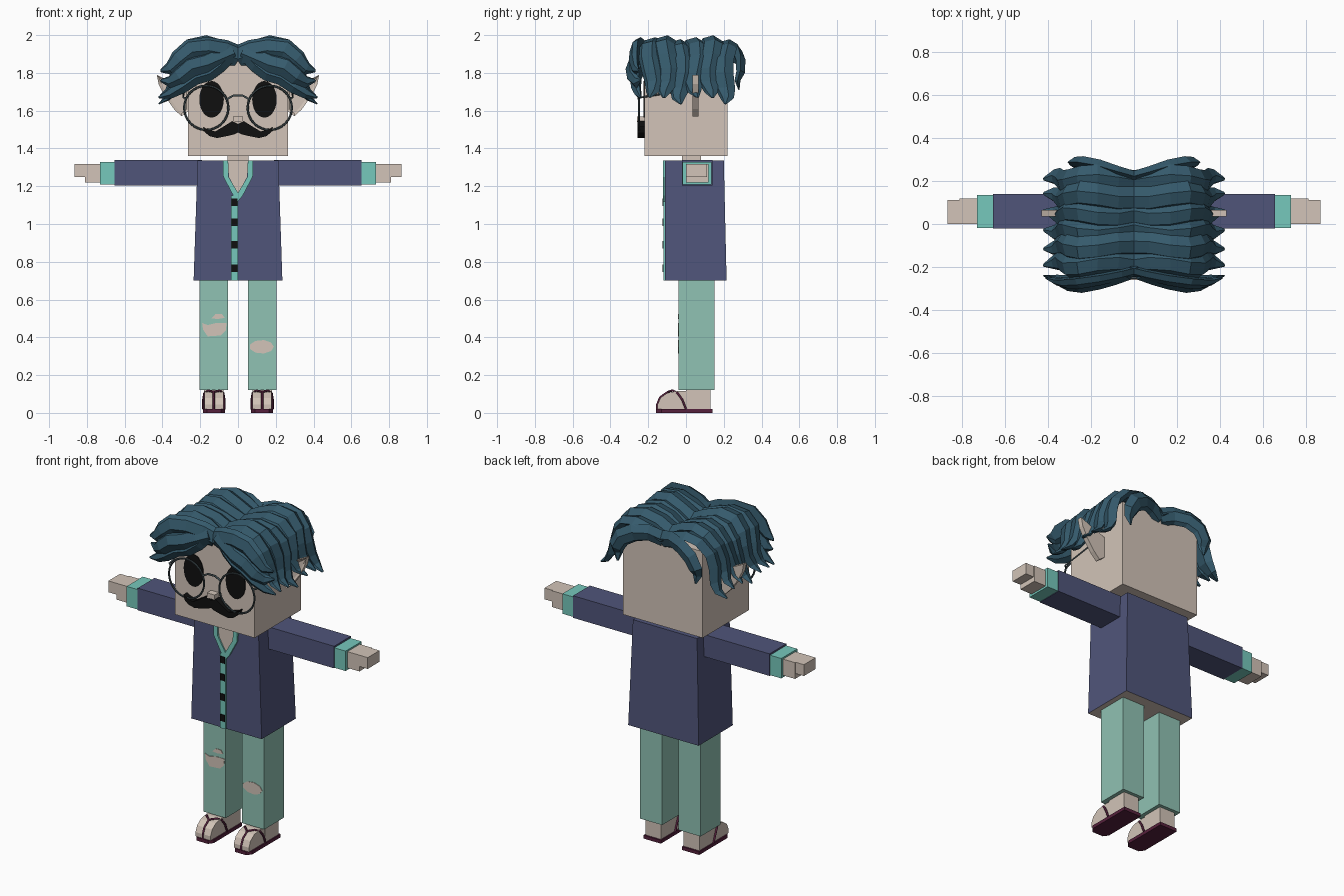
import bpy, bmesh, math
from mathutils import Vector

if "Cube" in bpy.data.objects:
    bpy.data.objects.remove(bpy.data.objects["Cube"])


def material(name, code):
    srgb = [int(code[i:i + 2], 16) / 255 for i in (0, 2, 4)]
    rgba = [((c + 0.055) / 1.055) ** 2.4 if c > 0.04 else c / 12.92 for c in srgb] + [1]
    m = bpy.data.materials.new(name)
    m.use_nodes = True
    m.diffuse_color = rgba
    m.node_tree.nodes["Principled BSDF"].inputs["Base Color"].default_value = rgba
    return m


skin = material("skin", "D2C4B8")
navy = material("navy cloth", "50557A")
teal = material("teal trim", "76C8BC")
green = material("trouser green", "90C2B3")
hair = material("hair blue", "355A6C")
maroon = material("sandal maroon", "55203C")
black = material("black", "101010")
metal = material("glasses metal", "3E4A4E")


def finish(name, bm, mat):
    bmesh.ops.recalc_face_normals(bm, faces=bm.faces)
    mesh = bpy.data.meshes.new(name)
    bm.to_mesh(mesh)
    bm.free()
    mesh.materials.append(mat)
    ob = bpy.data.objects.new(name, mesh)
    bpy.context.collection.objects.link(ob)
    return ob


def prism(name, pts, lo, hi, axis, mat, rim=0):
    """Extrude a 2D outline along one axis, optionally with a sunken front."""
    place = {"x": lambda a, b, d: (d, a, b),
             "y": lambda a, b, d: (a, d, b),
             "z": lambda a, b, d: (a, b, d)}[axis]
    bm = bmesh.new()
    front = [bm.verts.new(place(a, b, lo)) for a, b in pts]
    back = [bm.verts.new(place(a, b, hi)) for a, b in pts]
    face = bm.faces.new(front)
    bm.faces.new(back[::-1])
    n = len(pts)
    for i in range(n):
        j = (i + 1) % n
        bm.faces.new((front[i], back[i], back[j], front[j]))
    if rim:
        bmesh.ops.recalc_face_normals(bm, faces=bm.faces)
        bmesh.ops.inset_region(bm, faces=[face], thickness=rim, depth=-rim * 0.6)
    return finish(name, bm, mat)


def box(name, x, y, z, mat):
    pts = [(x[0], y[0]), (x[1], y[0]), (x[1], y[1]), (x[0], y[1])]
    return prism(name, pts, z[0], z[1], "z", mat)


def flip(pts, s):
    return [(p[0] * s, *p[1:]) for p in pts]


def ellipse(cx, cz, rx, rz, n=24):
    return [(cx + rx * math.cos(2 * math.pi * i / n),
             cz + rz * math.sin(2 * math.pi * i / n)) for i in range(n)]


def tube(name, pts, radius, mat):
    cu = bpy.data.curves.new(name, "CURVE")
    cu.dimensions = "3D"
    cu.bevel_depth = radius
    cu.bevel_resolution = 1
    cu.use_fill_caps = True
    sp = cu.splines.new("POLY")
    sp.points.add(len(pts) - 1)
    for p, co in zip(sp.points, pts):
        p.co = (*co, 1)
    cu.materials.append(mat)
    ob = bpy.data.objects.new(name, cu)
    bpy.context.collection.objects.link(ob)


def strand(name, pts, s, half, thick, normal=None):
    """Sweep a faceted lock of hair along a path, tapering to a tip."""
    section = [(-1, -0.3), (-0.75, 0.5), (0.2, 1), (1, 0.1), (0.3, -0.7)]
    pts = [Vector(p) for p in pts]
    bm = bmesh.new()
    rings = []
    for i, p in enumerate(pts):
        t = (pts[min(i + 1, len(pts) - 1)] - pts[max(i - 1, 0)]).normalized()
        w = t.cross(Vector(normal)).normalized() if normal else Vector((0, 1, 0))
        n = w.cross(t).normalized()
        if not normal:
            n = -n if n.z + n.x < 0 else n
        left = len(pts) - 1 - i
        k = (0.12, 0.6, 0.9)[left] if left < 3 else 1
        ring = []
        for a, b in section:
            v = p + w * (a * half * k) + n * (b * thick * k)
            ring.append(bm.verts.new((v.x * s, v.y, v.z)))
        rings.append(ring)
    m = len(section)
    for r, q in zip(rings, rings[1:]):
        for i in range(m):
            bm.faces.new((r[i], r[(i + 1) % m], q[(i + 1) % m], q[i]))
    bm.faces.new(rings[0])
    bm.faces.new(rings[-1])
    finish(name, bm, hair)


# Head, neck and nose
box("head", (-0.265, 0.265), (-0.22, 0.22), (1.36, 1.88), skin)
box("neck", (-0.055, 0.055), (-0.02, 0.08), (1.3, 1.37), skin)
box("nose", (-0.026, 0.026), (-0.26, -0.21), (1.54, 1.57), skin)

# Coat, widening to an open hem with the body showing underneath
coat = box("coat", (-0.235, 0.235), (-0.11, 0.215), (0.7, 1.335), navy)
for v in coat.data.vertices:
    if v.co.z > 1:
        v.co.x *= 0.91
        v.co.y = min(v.co.y, 0.2)
coat.data.materials.append(skin)
for f in coat.data.polygons:
    f.material_index = 1 if f.normal.z < -0.9 else 0

# Neckline, button band and buttons
prism("neckline", [(-0.052, 1.335), (0.052, 1.335), (0.048, 1.25), (0, 1.16), (-0.048, 1.25)],
      -0.114, -0.109, "y", skin)
box("button_band", (-0.036, 0.0), (-0.12, -0.108), (0.7, 1.15), teal)
for i, z in enumerate((1.115, 1.01, 0.89, 0.765)):
    box(f"button_{i + 1}", (-0.034, -0.002), (-0.124, -0.118), (z - 0.02, z + 0.02), black)

collar = [(0.08, 1.336), (0.078, 1.25), (0.025, 1.15), (0, 1.12), (0, 1.165), (0.05, 1.25), (0.052, 1.336)]
ear = [(0.26, 1.6), (0.3, 1.57), (0.34, 1.61), (0.39, 1.68), (0.42, 1.74),
       (0.43, 1.79), (0.37, 1.76), (0.26, 1.72)]
toes = [(0.01, 0.02), (0.01, 0.115), (-0.05, 0.115), (-0.1, 0.105),
        (-0.135, 0.08), (-0.15, 0.045), (-0.15, 0.02)]
sole = [(0.07, 0.14), (0.07, -0.13), (0.09, -0.158), (0.165, -0.158), (0.186, -0.13), (0.186, 0.14)]
whisker = [(0, 1.53), (0.03, 1.545), (0.07, 1.52), (0.12, 1.49), (0.16, 1.5), (0.185, 1.515),
           (0.175, 1.485), (0.15, 1.465), (0.11, 1.455), (0.06, 1.465), (0.02, 1.475), (0, 1.485)]
strap = [(0.184, 0, 0.02), (0.184, -0.02, 0.07), (0.178, -0.045, 0.105), (0.16, -0.07, 0.119),
         (0.128, -0.095, 0.112), (0.095, -0.07, 0.119), (0.078, -0.045, 0.105),
         (0.072, -0.02, 0.07), (0.072, 0, 0.02)]
thong = [(0.128, -0.095, 0.112), (0.128, -0.137, 0.083), (0.128, -0.153, 0.045), (0.128, -0.153, 0.015)]

# Hair paths: over the crown, across the brow, and around the back
crown = [(0, 1.89), (0.08, 1.93), (0.17, 1.957), (0.25, 1.94), (0.305, 1.88),
         (0.325, 1.81), (0.34, 1.75), (0.37, 1.70), (0.42, 1.67)]
fringe_top = [(0, -0.21, 1.885), (0.07, -0.23, 1.915), (0.16, -0.25, 1.93), (0.25, -0.265, 1.92),
              (0.31, -0.27, 1.87), (0.36, -0.265, 1.82), (0.41, -0.25, 1.81)]
fringe_mid = [(0.03, -0.225, 1.91), (0.1, -0.25, 1.88), (0.17, -0.27, 1.85), (0.25, -0.285, 1.83),
              (0.31, -0.28, 1.78), (0.36, -0.26, 1.75), (0.41, -0.24, 1.76)]
fringe_low = [(0.05, -0.225, 1.9), (0.1, -0.24, 1.845), (0.16, -0.25, 1.8), (0.23, -0.26, 1.78),
              (0.3, -0.26, 1.73), (0.36, -0.25, 1.69), (0.42, -0.24, 1.67)]
nape = [(0, 0.215, 1.885), (0.08, 0.24, 1.91), (0.16, 0.27, 1.9), (0.23, 0.285, 1.86),
        (0.265, 0.285, 1.8), (0.265, 0.27, 1.76), (0.26, 0.28, 1.71)]

for s, side in ((1, "left"), (-1, "right")):
    def span(a, b):
        return tuple(sorted((a * s, b * s)))

    # Arm, cuff and hand
    box(f"{side}_sleeve", span(0.19, 0.655), (-0.02, 0.14), (1.205, 1.338), navy)
    box(f"{side}_cuff", span(0.655, 0.73), (-0.018, 0.135), (1.208, 1.328), teal)
    box(f"{side}_palm", span(0.73, 0.81), (0, 0.118), (1.22, 1.318), skin)
    box(f"{side}_fingers", span(0.81, 0.865), (0, 0.112), (1.25, 1.318), skin)

    # Leg, foot and sandal
    box(f"{side}_trouser_leg", span(0.054, 0.203), (-0.04, 0.15), (0.12, 0.702), green)
    box(f"{side}_heel", span(0.076, 0.18), (0, 0.13), (0.018, 0.125), skin)
    prism(f"{side}_toes", toes, *span(0.078, 0.178), "x", skin)
    prism(f"{side}_sole", flip(sole, s), 0, 0.02, "z", maroon)
    tube(f"{side}_strap", flip(strap, s), 0.006, maroon)
    tube(f"{side}_toe_strap", flip(thong, s), 0.006, maroon)

    # Face and collar details
    prism(f"{side}_collar", flip(collar, s), -0.122, -0.108, "y", teal)
    prism(f"{side}_ear", flip(ear, s), 0.035, 0.065, "y", skin, rim=0.015)
    prism(f"{side}_eye", ellipse(0.14 * s, 1.66, 0.065, 0.097), -0.225, -0.218, "y", black)
    prism(f"{side}_moustache", flip(whisker, s), -0.258, -0.218, "y", black)

    # Glasses
    bpy.ops.mesh.primitive_torus_add(location=(0.168 * s, -0.25, 1.615), rotation=(math.pi / 2, 0, 0),
                                     major_radius=0.117, minor_radius=0.006,
                                     major_segments=32, minor_segments=6)
    bpy.context.object.name = f"{side}_glasses_rim"
    bpy.context.object.data.materials.append(metal)
    tube(f"{side}_glasses_arm", flip([(0.275, -0.25, 1.665), (0.29, -0.24, 1.67), (0.285, 0.06, 1.72)], s),
         0.005, metal)

    # Hair
    for i in range(6):
        y = -0.18 + 0.077 * i
        path = [(x, y + 0.014 * math.sin(k * 1.3 + i),
                 z + 0.012 * math.sin(i * 2.1) - (0.012 * (i % 3) if k > 5 else 0))
                for k, (x, z) in enumerate(crown)]
        strand(f"{side}_crown_lock_{i + 1}", path, s, 0.058, 0.032)
    for name, path, half in (("top", fringe_top, 0.06), ("middle", fringe_mid, 0.055), ("low", fringe_low, 0.045)):
        strand(f"{side}_fringe_{name}", path, s, half, 0.035, (0, -1, 0))
    strand(f"{side}_back_lock", nape, s, 0.052, 0.03, (0, 1, 0))

tube("glasses_bridge", [(-0.06, -0.25, 1.66), (-0.025, -0.25, 1.68), (0.025, -0.25, 1.68), (0.06, -0.25, 1.66)],
     0.006, metal)

# Torn knees
tear = [(-0.19, 0.475), (-0.16, 0.465), (-0.12, 0.475), (-0.06, 0.475), (-0.065, 0.435),
        (-0.09, 0.41), (-0.16, 0.405), (-0.185, 0.44)]
prism("right_knee_tear", tear, -0.043, -0.039, "y", skin)
prism("right_small_tear", [(-0.14, 0.5), (-0.12, 0.523), (-0.085, 0.523), (-0.07, 0.503), (-0.105, 0.497)],
      -0.043, -0.039, "y", skin)
prism("left_knee_tear", ellipse(0.125, 0.35, 0.065, 0.036, 9), -0.043, -0.039, "y", skin)
